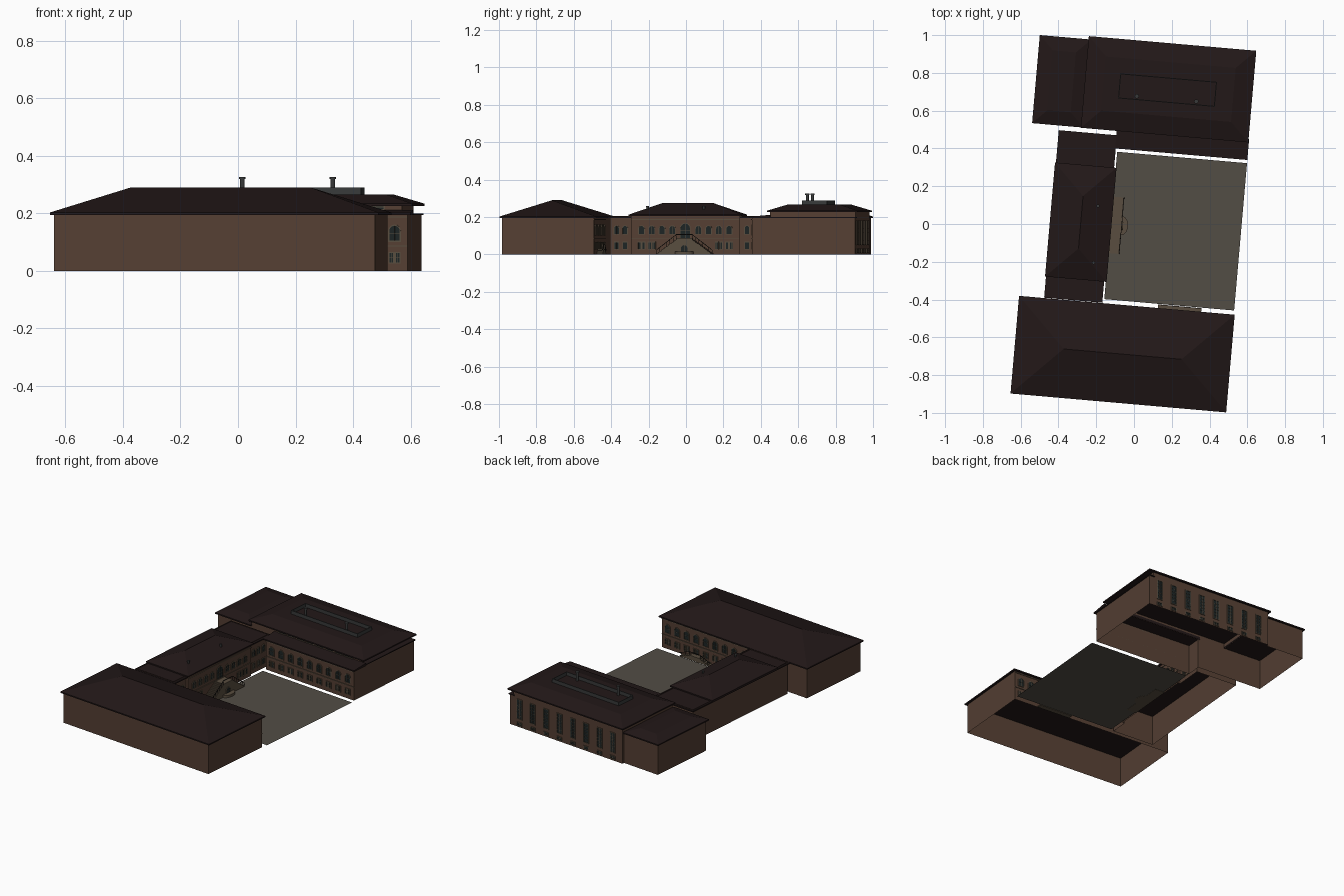
import bpy, bmesh, math
from mathutils import Matrix, Vector

if "Cube" in bpy.data.objects:
    bpy.data.objects.remove(bpy.data.objects["Cube"])

TURN = Matrix.Rotation(math.radians(-5), 4, 'Z')   # the whole site is turned slightly


def mat(name, c):
    m = bpy.data.materials.new(name)
    m.diffuse_color = (*c, 1)
    m.use_nodes = True
    m.node_tree.nodes["Principled BSDF"].inputs["Base Color"].default_value = m.diffuse_color
    return m


WALL = mat("brick", (0.09, 0.05, 0.033))
ROOF = mat("roof_tile", (0.016, 0.009, 0.009))
STONE = mat("stone", (0.10, 0.075, 0.05))
PAVE = mat("paving", (0.085, 0.075, 0.06))
GLASS = mat("glass", (0.012, 0.018, 0.018))
METAL = mat("metal", (0.04, 0.042, 0.042))
IRON = mat("iron", (0.015, 0.012, 0.01))


def finish(bm, name, m):
    bm.transform(TURN)
    me = bpy.data.meshes.new(name)
    bm.to_mesh(me)
    bm.free()
    me.materials.append(m)
    ob = bpy.data.objects.new(name, me)
    bpy.context.collection.objects.link(ob)
    return ob


def face(bm, pts):
    return bm.faces.new([bm.verts.new(p) for p in pts])


def prism(bm, pts, vec):
    """Extrude a flat polygon along vec into a closed solid."""
    f = face(bm, pts)
    g = bmesh.ops.extrude_face_region(bm, geom=[f], use_keep_orig=True)
    vs = [v for v in g['geom'] if isinstance(v, bmesh.types.BMVert)]
    bmesh.ops.translate(bm, verts=vs, vec=vec)
    bmesh.ops.recalc_face_normals(bm, faces=bm.faces)


def box(bm, x0, x1, y0, y1, z0, z1):
    prism(bm, [(x0, y0, z0), (x1, y0, z0), (x1, y1, z0), (x0, y1, z0)], (0, 0, z1 - z0))


def walls(name, pts, z0, z1):
    """Open shell of walls around a counter-clockwise footprint."""
    bm = bmesh.new()
    for p, q in zip(pts, pts[1:] + pts[:1]):
        face(bm, [(*p, z0), (*q, z0), (*q, z1), (*p, z1)])
    bmesh.ops.remove_doubles(bm, verts=bm.verts, dist=1e-5)
    return finish(bm, name, WALL)


def rect(x0, x1, y0, y1):
    return [(x0, y0), (x1, y0), (x1, y1), (x0, y1)]


def roof(name, x0, x1, y0, y1, z, inset, top, thick=0.008):
    """Hipped roof with an eave band; full inset makes a ridge."""
    bm = bmesh.new()
    box(bm, x0, x1, y0, y1, z - thick, z)
    if inset:
        bm.faces.ensure_lookup_table()
        up = max(bm.faces, key=lambda f: f.calc_center_median().z)
        g = bmesh.ops.extrude_face_region(bm, geom=[up])
        bmesh.ops.delete(bm, geom=[up], context='FACES_ONLY')
        cx, cy = (x0 + x1) / 2, (y0 + y1) / 2
        for v in g['geom']:
            if isinstance(v, bmesh.types.BMVert):
                v.co.x -= math.copysign(inset, v.co.x - cx)
                v.co.y -= math.copysign(inset, v.co.y - cy)
                v.co.z = top
        bmesh.ops.remove_doubles(bm, verts=bm.verts, dist=1e-4)
    bmesh.ops.recalc_face_normals(bm, faces=bm.faces)
    return finish(bm, name, ROOF)


def windows(name, origin, along, specs):
    """specs: (position, width, sill, head, arched). Glass panes, surrounds and glazing bars."""
    o, u, up = Vector((*origin, 0)), Vector((*along, 0)), Vector((0, 0, 1))
    n = u.cross(up)
    glass, trim = bmesh.new(), bmesh.new()

    def outline(s, w, z0, z1, arch, grow, d):
        r = w / 2 + grow
        pts = [(s - r, z0 - grow), (s + r, z0 - grow)]
        if arch:
            pts += [(s + r * math.cos(t * math.pi / 8), z1 - w / 2 + r * math.sin(t * math.pi / 8)) for t in range(9)]
        else:
            pts += [(s + r, z1 + grow), (s - r, z1 + grow)]
        return [o + u * a + up * z + n * d for a, z in pts]

    def bar(s0, s1, z0, z1):
        prism(trim, [o + u * a + up * z + n * 0.001 for a, z in rect(s0, s1, z0, z1)], n * 0.0015)

    for s, w, z0, z1, arch in specs:
        face(glass, outline(s, w, z0, z1, arch, 0, 0.001))
        loops = [outline(s, w, z0, z1, arch, g, d) for g, d in ((0.004, 0), (0.004, 0.004), (0, 0.004), (0, 0.001))]
        k = len(loops[0])
        for A, B in zip(loops, loops[1:]):
            for i in range(k):
                j = (i + 1) % k
                face(trim, [A[i], A[j], B[j], B[i]])
        bar(s - 0.0008, s + 0.0008, z0, z1)
        for i in range(1, max(2, int((z1 - z0) / 0.018))):
            z = z0 + (z1 - z0) * i / max(2, int((z1 - z0) / 0.018))
            if not arch or z < z1 - w / 2:
                bar(s - w / 2, s + w / 2, z - 0.0007, z + 0.0007)
    finish(glass, name + "_glass", GLASS)
    finish(trim, name + "_surrounds", STONE)


# South hall
walls("south_hall_walls", rect(-0.56, 0.56, -0.939, -0.445), 0, 0.197)
roof("south_hall_roof", -0.573, 0.573, -0.951, -0.432, 0.203, 0.2595, 0.29)

# West hall: taller centre between two flat wings
walls("west_hall_walls", [(-0.43, -0.42), (-0.145, -0.42), (-0.145, -0.305), (-0.13, -0.305), (-0.13, 0.275),
                          (-0.145, 0.275), (-0.145, 0.45), (-0.43, 0.45)], 0, 0.206)
roof("west_wing_roof", -0.44, -0.131, -0.43, 0.46, 0.203, 0, 0)
roof("west_centre_roof", -0.445, -0.118, -0.318, 0.288, 0.213, 0.1635, 0.274)

# North hall: main block, lower west end, courtyard strip and raised storey
walls("north_hall_walls", [(-0.573, 0.497), (-0.122, 0.497), (-0.122, 0.402), (0.557, 0.402), (0.557, 0.957),
                           (-0.312, 0.957), (-0.312, 0.942), (-0.573, 0.942)], 0, 0.195)
walls("north_upper_walls", rect(-0.312, 0.528, 0.497, 0.957), 0.193, 0.228)
roof("north_west_end_roof", -0.584, -0.31, 0.485, 0.953, 0.203, 0.075, 0.226)
roof("north_upper_roof", -0.325, 0.565, 0.483, 0.97, 0.234, 0.1, 0.266)
bm = bmesh.new()
prism(bm, [(-0.134, 0.39, 0.194), (-0.134, 0.39, 0.202), (-0.134, 0.5, 0.212), (-0.134, 0.5, 0.194)], (0.702, 0, 0))
box(bm, 0.52, 0.563, 0.5, 0.963, 0.194, 0.2)
finish(bm, "north_strip_roof", ROOF)

# Roof plant enclosure and flues
bm = bmesh.new()
for r in ((-0.142, 0.372, 0.655, 0.66), (-0.142, 0.372, 0.783, 0.788),
          (-0.142, -0.137, 0.66, 0.783), (0.367, 0.372, 0.66, 0.783)):
    box(bm, *r, 0.262, 0.289)
finish(bm, "roof_plant_enclosure", METAL)


def flue(bm, x, y, r, z0, z1):
    for rr, a, b in ((r, z0, z1), (r * 1.4, z1 - r, z1)):
        bmesh.ops.create_cone(bm, cap_ends=True, segments=16, radius1=rr, radius2=rr, depth=b - a,
                              matrix=Matrix.Translation((x, y, (a + b) / 2)))


bm = bmesh.new()
for x, y, r, z0, z1 in ((-0.044, 0.675, 0.008, 0.26, 0.327), (0.272, 0.675, 0.008, 0.26, 0.327),
                        (-0.198, 0.078, 0.006, 0.235, 0.258), (-0.196, -0.223, 0.006, 0.235, 0.258)):
    flue(bm, x, y, r, z0, z1)
finish(bm, "roof_flues", METAL)

# Courtyard paving
bm = bmesh.new()
face(bm, [(*p, 0.001) for p in rect(-0.122, 0.568, -0.41, 0.373)])
finish(bm, "courtyard_paving", PAVE)

# Courtyard windows: arched upper lights over pairs of small lights
bays = []
for i in range(9):
    s = 0.045 + i * 0.0735
    bays += [(s, 0.036, 0.105, 0.157, True)]
    bays += [(s + d, 0.013, z, z + 0.032, False) for d in (-0.011, 0.011) for z in (0.03,)]
windows("north_court_windows", (-0.122, 0.402), (1, 0), bays)
windows("south_court_windows", (0.56, -0.445), (-1, 0), bays)
windows("north_clerestory", (-0.122, 0.497), (1, 0), [(0.045 + i * 0.0735, 0.055, 0.215, 0.224, False) for i in range(8)])

# West hall facade
c = -0.015
front = [(c, 0.05, 0.088, 0.165, True)]
for k in (-1, 1):
    for d in (0.07, 0.125, 0.18, 0.235):
        front += [(c + k * d, 0.028, 0.11, 0.152, True)]
    for d in (0.18, 0.235):
        front += [(c + k * d + e, 0.013, 0.03, 0.065, False) for e in (-0.011, 0.011)]
windows("west_centre_windows", (-0.13, 0), (0, 1), front)
wing = []
for s in (-0.385, -0.34, 0.315, 0.36, 0.405):
    wing += [(s, 0.024, 0.11, 0.152, True), (s, 0.02, 0.03, 0.065, False)]
windows("west_wing_windows", (-0.145, 0), (0, 1), wing)

# Tall lights on the outer north facade, with basement lights below
tall = []
for i in range(8):
    s = 0.075 + i * 0.103
    tall += [(s, 0.034, 0.055, 0.178, False), (s, 0.03, 0.012, 0.028, False)]
windows("north_outer_windows", (0.557, 0.957), (-1, 0), tall)

# String courses along the courtyard fronts
bm = bmesh.new()
for z in (0.085, 0.185):
    box(bm, -0.122, 0.557, 0.398, 0.402, z, z + 0.004)
    box(bm, -0.13, 0.56, -0.445, -0.441, z, z + 0.004)
    box(bm, -0.13, -0.126, -0.305, 0.275, z, z + 0.004)
finish(bm, "string_courses", STONE)


def double_stair(name, origin, along, depth, half, reach, h, steps):
    """Mirrored flights rising to a central landing, with railings."""
    o, u, up = Vector((*origin, 0)), Vector((*along, 0)), Vector((0, 0, 1))
    n = u.cross(up)
    P = lambda s, z, d=0: o + u * s + up * z + n * d
    st, rail = bmesh.new(), bmesh.new()
    run = (reach - half) / steps
    prism(st, [P(a, z) for a, z in rect(-half, half, 0, h)], n * depth)
    for k in (-1, 1):
        prof = [(half, 0), (half, h)]
        for i in range(steps):
            z = h * (steps - i) / (steps + 1)
            prof += [(half + i * run, z), (half + (i + 1) * run, z)]
        prof.append((reach, 0))
        prof.pop(1)
        prism(st, [P(k * a, z) for a, z in prof], n * depth)
        prism(rail, [P(k * a, z, depth - 0.003) for a, z in
                     ((0, h + .024), (half, h + .024), (reach, .026), (reach, .022), (half, h + .02), (0, h + .02))], n * 0.003)
        for i in range(0, steps + 1, 2):
            a, z = half + i * run, h * (steps - i) / (steps + 1)
            prism(rail, [P(k * x, y, depth - 0.003) for x, y in rect(a - .001, a + .001, z, z + .024)], n * 0.002)
    finish(st, name, STONE)
    finish(rail, name + "_railing", IRON)


double_stair("grand_stair", (-0.13, c), (0, 1), 0.067, 0.042, 0.15, 0.085, 12)
double_stair("south_hall_stair", (0.28, -0.445), (-1, 0), 0.032, 0.04, 0.115, 0.03, 5)
windows("stair_niche", (-0.063, c), (0, 1), [(0, 0.035, 0.008, 0.05, True)])

# Half-round basin before the stair
bm = bmesh.new()
prism(bm, [(-0.063 + 0.032 * math.sin(math.pi * i / 16), c + 0.05 * math.cos(math.pi * i / 16), 0) for i in range(17)],
      (0, 0, 0.016))
finish(bm, "stair_basin", STONE)
